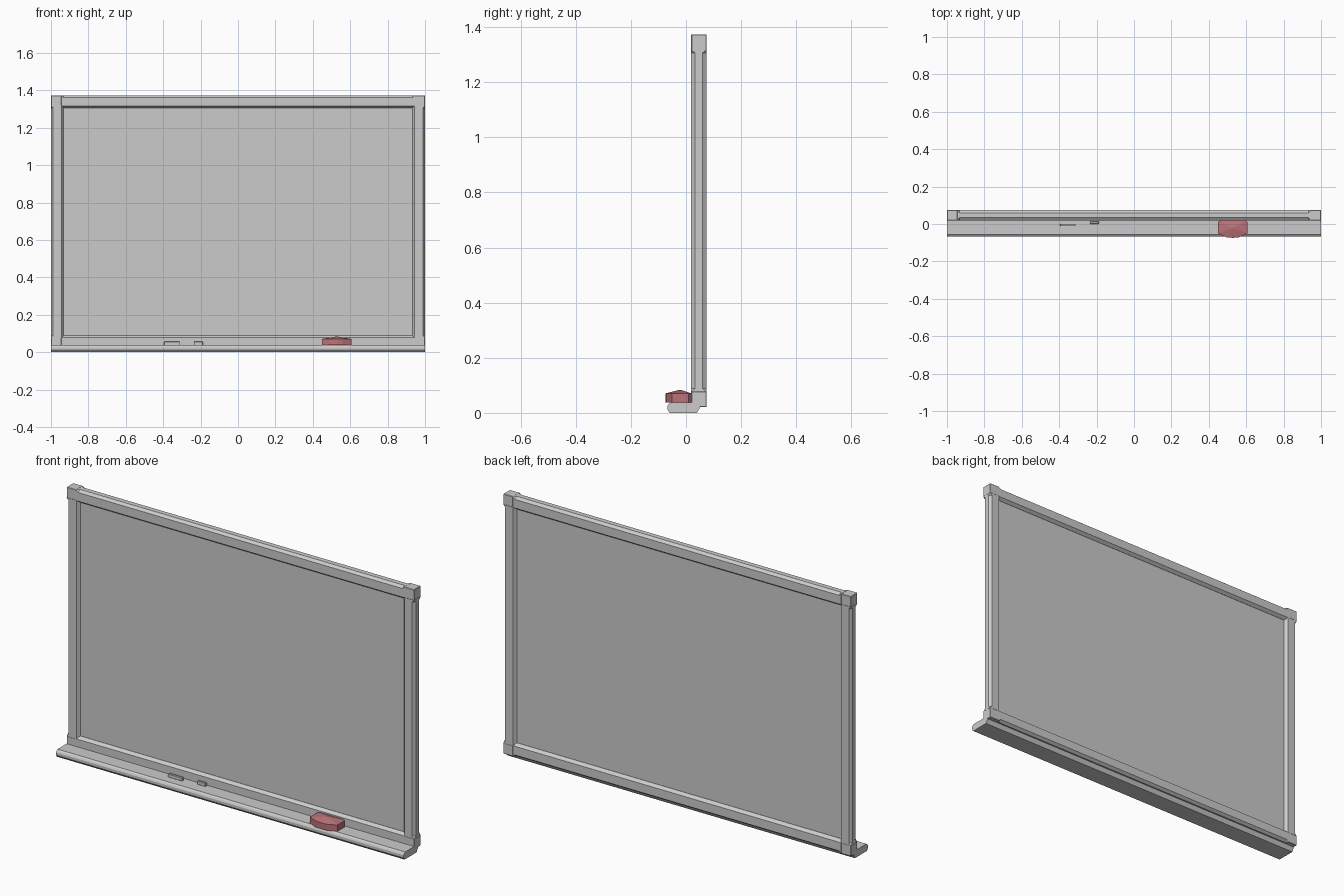
import bpy, bmesh

if "Cube" in bpy.data.objects:
    bpy.data.objects.remove(bpy.data.objects["Cube"])

Y0, Y1 = 0.019, 0.074      # frame front and back
TOP, BASE = 1.373, 0.022   # frame top and bottom
WIDTH = 0.068              # frame member width


def finish(name, bm, mat=None):
    bmesh.ops.recalc_face_normals(bm, faces=bm.faces[:])
    me = bpy.data.meshes.new(name)
    bm.to_mesh(me)
    bm.free()
    ob = bpy.data.objects.new(name, me)
    bpy.context.collection.objects.link(ob)
    if mat:
        me.materials.append(mat)
    return ob


def loft(name, rings, mat=None):
    """Skin a list of matching closed rings and cap both ends."""
    bm = bmesh.new()
    rows = [[bm.verts.new(p) for p in ring] for ring in rings]
    n = len(rows[0])
    for a, b in zip(rows, rows[1:]):
        for i in range(n):
            j = (i + 1) % n
            bm.faces.new((a[i], a[j], b[j], b[i]))
    bm.faces.new(rows[0])
    bm.faces.new(rows[-1])
    return finish(name, bm, mat)


def box(name, lo, hi, bevel=0):
    bm = bmesh.new()
    bmesh.ops.create_cube(bm, size=1)
    for v in bm.verts:
        v.co = [(l + h) / 2 + c * (h - l) for l, h, c in zip(lo, hi, v.co)]
    if bevel:
        bmesh.ops.bevel(bm, geom=bm.edges[:], offset=bevel, segments=1, affect='EDGES')
    return finish(name, bm)


def section(a, b):
    """Rail cross-section: (distance in from the outer edge, y)."""
    return [(0, Y0 + a), (b, Y0), (WIDTH - 0.012, Y0), (WIDTH, Y0 + 0.016),
            (WIDTH, Y1 - 0.016), (WIDTH - 0.012, Y1), (b, Y1), (0, Y1 - a)]


def rail(name, start, end, place):
    """Chamfered rail whose outer chamfers run out to square ends."""
    square, cut = section(0.0005, 0.0005), section(0.0145, 0.011)
    stops = [(start, square), (start + 0.012, cut), (end - 0.012, cut), (end, square)]
    loft(name, [[place(t, d, y) for d, y in s] for t, s in stops])


# frame rails
rail("top_rail", -0.945, 0.945, lambda t, d, y: (t, y, TOP - d))
rail("bottom_rail", -0.945, 0.945, lambda t, d, y: (t, y, BASE + d))
for side, label in ((-1, "left"), (1, "right")):
    rail(label + "_rail", 0.077, 1.318, lambda t, d, y: (side * (1 - d), y, t))
    # solid corner blocks
    x0, x1 = sorted((side * 0.944, side))
    box(label + "_top_corner", (x0, Y0, 1.317), (x1, Y1, TOP), 0.002)
    box(label + "_bottom_corner", (x0, Y0, BASE), (x1, Y1, 0.078), 0.002)

# writing panel
box("board_panel", (-0.94, 0.036, 0.083), (0.94, 0.057, 1.312))

# chalk tray
tray = [(0.052, 0.022), (0.040, 0), (-0.059, 0), (-0.067, 0.011), (-0.067, 0.025),
        (-0.063, 0.032), (-0.055, 0.038), (0.03, 0.038)]
loft("chalk_tray", [[(x, y, z) for y, z in tray] for x in (-1, 1)])

# chalk sticks
box("long_chalk", (-0.395, -0.012, 0.037), (-0.312, 0.001, 0.056), 0.002)
box("short_chalk", (-0.236, 0.001, 0.037), (-0.188, 0.014, 0.056), 0.002)

# eraser with a pointed front and a low hipped top
red = bpy.data.materials.new("eraser_red")
red.diffuse_color = (0.5, 0.17, 0.19, 1)
red.use_nodes = True
red.node_tree.nodes["Principled BSDF"].inputs["Base Color"].default_value = red.diffuse_color
outline = [(-0.079, 0.009), (-0.068, 0.0185), (0.068, 0.0185), (0.079, 0.009),
           (0.079, -0.05), (0.03, -0.072), (0, -0.074), (-0.03, -0.072), (-0.079, -0.05)]
rings = [[(0.528 + x, y, z) for x, y in outline] for z in (0.038, 0.071)]
rings.append([(0.528 + x * 0.1, -0.02 + (y + 0.02) * 0.1, 0.083) for x, y in outline])
loft("eraser", rings, red)
